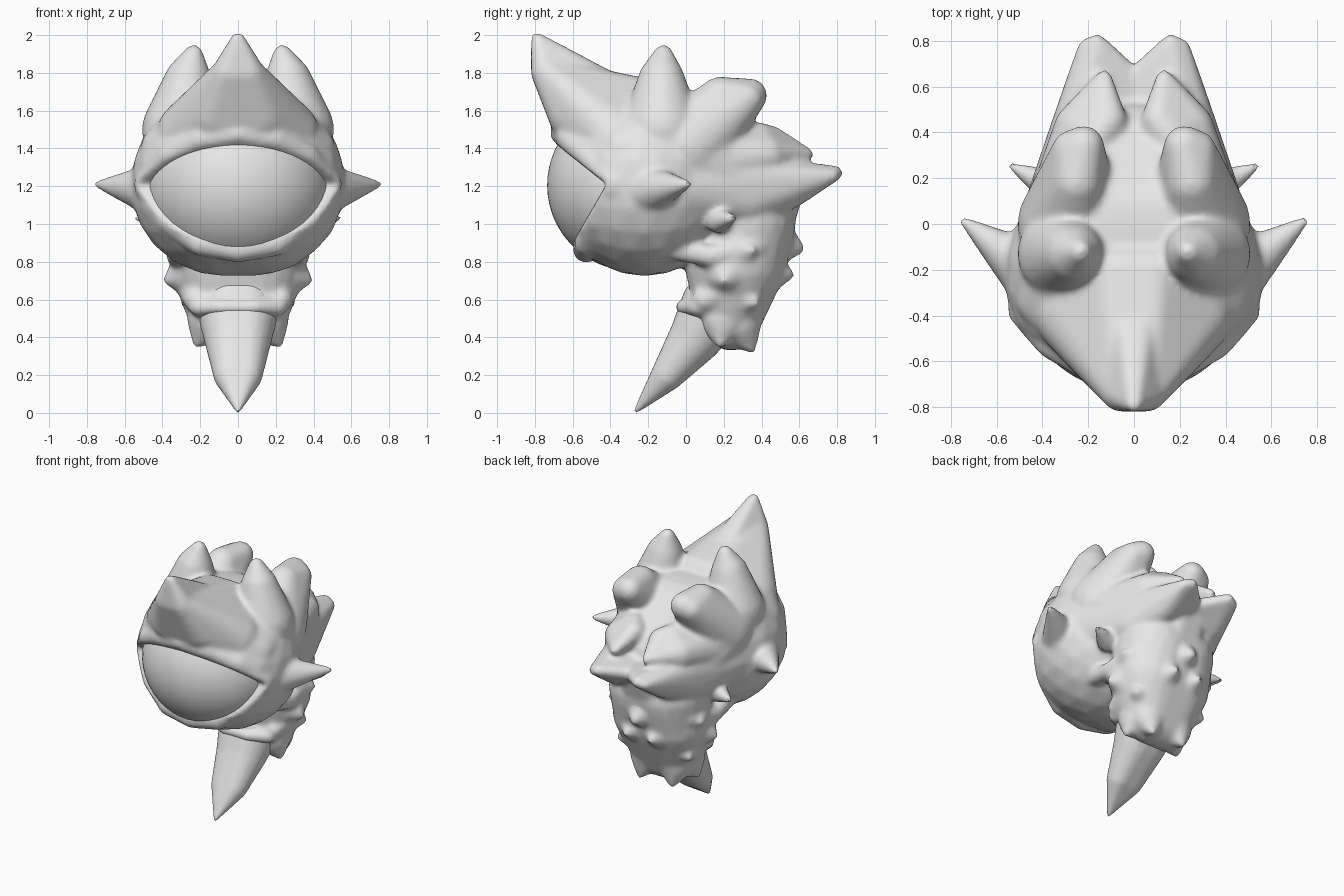
import bpy, bmesh, math
from mathutils import Vector, Matrix

if "Cube" in bpy.data.objects:
    bpy.data.objects.remove(bpy.data.objects["Cube"])


def material(name, value):
    m = bpy.data.materials.new(name)
    m.use_nodes = True
    m.diffuse_color = (value, value, value, 1)
    b = m.node_tree.nodes["Principled BSDF"]
    b.inputs["Base Color"].default_value = m.diffuse_color
    b.inputs["Roughness"].default_value = 0.7
    return m


skin = material("stone grey", 0.8)
iris = material("pale iris grey", 0.9)


def make_object(name, bm, *mats):
    me = bpy.data.meshes.new(name)
    for m in mats:
        me.materials.append(m)
    bm.to_mesh(me)
    bm.free()
    ob = bpy.data.objects.new(name, me)
    bpy.context.collection.objects.link(ob)
    return ob


def hull(bm, balls):
    """Convex skin wrapped round a few balls given as x, y, z, radius."""
    part = bmesh.new()
    for x, y, z, r in balls:
        bmesh.ops.create_icosphere(part, subdivisions=3, radius=r,
                                   matrix=Matrix.Translation((x, y, z)))
    res = bmesh.ops.convex_hull(part, input=part.verts)
    junk = [v for v in set(res["geom_interior"]) | set(res["geom_unused"])
            if isinstance(v, bmesh.types.BMVert)]
    bmesh.ops.delete(part, geom=junk, context="VERTS")
    me = bpy.data.meshes.new("temp")
    part.to_mesh(me)
    part.free()
    bm.from_mesh(me)
    bpy.data.meshes.remove(me)


def flip(balls):
    return [(-x, y, z, r) for x, y, z, r in balls]


def both(bm, *balls):
    """One hull spanning both sides."""
    hull(bm, list(balls) + flip(balls))


def pair(bm, *balls):
    """A separate hull on each side."""
    hull(bm, balls)
    hull(bm, flip(balls))


def chain(bm, *balls):
    for a, b in zip(balls, balls[1:]):
        pair(bm, a, b)


def finish(ob, voxel, smooth, cutter=None):
    """Fuse the hulls, cut the eye opening, soften everything and shade."""
    def fuse():
        mod = ob.modifiers.new("fuse", "REMESH")
        mod.mode, mod.voxel_size = "VOXEL", voxel

    fuse()
    if cutter:
        mod = ob.modifiers.new("eye opening", "BOOLEAN")
        mod.operation, mod.object, mod.solver = "DIFFERENCE", cutter, "EXACT"
        fuse()
    mod = ob.modifiers.new("soften", "SMOOTH")
    mod.factor, mod.iterations = 0.5, smooth
    bpy.context.view_layer.update()
    dg = bpy.context.evaluated_depsgraph_get()
    me = bpy.data.meshes.new_from_object(ob.evaluated_get(dg))
    ob.modifiers.clear()
    ob.data = me
    me.materials.clear()
    me.materials.append(skin)
    bpy.ops.object.select_all(action="DESELECT")
    ob.select_set(True)
    bpy.context.view_layer.objects.active = ob
    bpy.ops.object.shade_smooth_by_angle(angle=math.radians(40))


# Skull and cranium
body = bmesh.new()
both(body, (.08, -.22, 1.215, .49))
both(body, (.15, 0, 1.35, .34), (.08, .22, 1.2, .33), (.1, -.2, 1.3, .4))

# Brow crest rising to a forward point, with full flanks
both(body, (.005, -.79, 1.985, .03), (.06, -.74, 1.8, .08), (.03, -.42, 1.72, .09))
both(body, (.06, -.74, 1.8, .08), (.12, -.58, 1.58, .15),
     (.25, -.4, 1.48, .18), (.08, -.22, 1.64, .13))
pair(body, (.36, -.32, 1.38, .16), (.25, -.1, 1.42, .25),
     (.15, -.5, 1.52, .17), (.4, -.22, 1.2, .15))

# Eyelid rims
chain(body, (0, -.66, 1.48, .06), (.2, -.62, 1.45, .065),
      (.36, -.52, 1.36, .07), (.47, -.38, 1.22, .08))
chain(body, (0, -.53, .865, .07), (.2, -.52, .9, .07),
      (.37, -.46, 1.02, .07), (.47, -.38, 1.2, .08))

# Swept tufts, from the top pair down to the rear pair
pair(body, (.235, -.12, 1.9, .05), (.265, -.13, 1.76, .125), (.3, -.13, 1.5, .21))
pair(body, (.22, .34, 1.68, .09), (.27, .32, 1.66, .09), (.25, .18, 1.67, .11),
     (.28, 0, 1.4, .23))
pair(body, (.13, .64, 1.37, .035), (.11, .45, 1.44, .08), (.24, .42, 1.36, .11),
     (.16, .38, 1.46, .08), (.28, 0, 1.3, .21))
pair(body, (.16, .79, 1.27, .04), (.21, .775, 1.255, .035), (0, .63, 1.23, .05),
     (.2, .55, 1.18, .1), (.24, .3, 1.14, .16), (.3, 0, 1.2, .2))
both(body, (.05, .56, 1.2, .07), (.06, .44, 1.0, .13))

# Side horns and small cheek spikes
pair(body, (.74, .01, 1.21, .022), (.6, -.13, 1.2, .055), (.44, -.22, 1.18, .14))
pair(body, (.4, -.2, 1.17, .16), (.5, -.2, 1.18, .08))
pair(body, (.53, .25, 1.03, .02), (.38, .17, 1.02, .07))

# Neck shell with ragged points
both(body, (.09, .26, .8, .27), (.1, .23, .62, .2), (.08, .24, .48, .15))
both(body, (.08, .3, 1.0, .28), (.09, .27, .8, .26))
hull(body, [(0, .6, .87, .03), (0, .4, .92, .17)])
for tip, root in [((.1, .56, .73), (.1, .4, .75)),
                  ((.38, .2, .7), (.24, .22, .74)),
                  ((.13, .35, .33), (.11, .27, .48)),
                  ((.22, .18, .36), (.14, .2, .5)),
                  ((.37, .35, .86), (.24, .28, .86)),
                  ((.29, .37, .58), (.16, .28, .62))]:
    pair(body, (*tip, .018), (*root, .13))

# Folded bands across the front and flanks of the shell
both(body, (.09, -.02, .56, .035), (.21, .06, .56, .05), (.1, .2, .62, .12))
chain(body, (.3, -.08, .87, .06), (.32, .14, .83, .06), (.27, .36, .88, .08))
chain(body, (.22, .1, .6, .07), (.27, .26, .67, .06), (.2, .4, .8, .08))

# Wedge that opens the eyelids
wedge = bmesh.new()
profile = [(-.42, 1.21), (-1.29, 1.9), (-1.4, 1.2), (-.96, .28)]
face = wedge.faces.new([wedge.verts.new((-1, y, z)) for y, z in profile])
res = bmesh.ops.extrude_face_region(wedge, geom=[face])
bmesh.ops.translate(wedge, vec=(2, 0, 0),
                    verts=[v for v in res["geom"] if isinstance(v, bmesh.types.BMVert)])
bmesh.ops.recalc_face_normals(wedge, faces=wedge.faces)
cutter = make_object("eye_opening_cutter", wedge)
cutter.hide_render = True

finish(make_object("horned_head", body, skin), .014, 8, cutter)
bpy.data.objects.remove(cutter)

# Smooth tail spike below the shell
tail = bmesh.new()
both(tail, (0, -.265, .01, .012), (.045, -.1, .2, .085))
both(tail, (.045, -.1, .2, .085), (.04, .05, .4, .14))
both(tail, (.04, .05, .4, .14), (.04, .15, .56, .18))
finish(make_object("tail_spike", tail, skin), .012, 5)

# Eyeball, its pole aimed forward and up so the iris is a clean cap
eye = bmesh.new()
bmesh.ops.create_uvsphere(eye, u_segments=48, v_segments=30, radius=.46)
for f in eye.faces:
    f.smooth = True
    f.material_index = int(f.calc_center_median().normalized().z > math.cos(math.radians(36)))
aim = Vector((0, -math.cos(math.radians(36)), math.sin(math.radians(36))))
eye.transform(Matrix.Translation((0, -.275, 1.205)) @ Matrix.Diagonal((1.08, 1, .99, 1))
              @ aim.to_track_quat("Z", "Y").to_matrix().to_4x4())
make_object("eyeball", eye, skin, iris)
